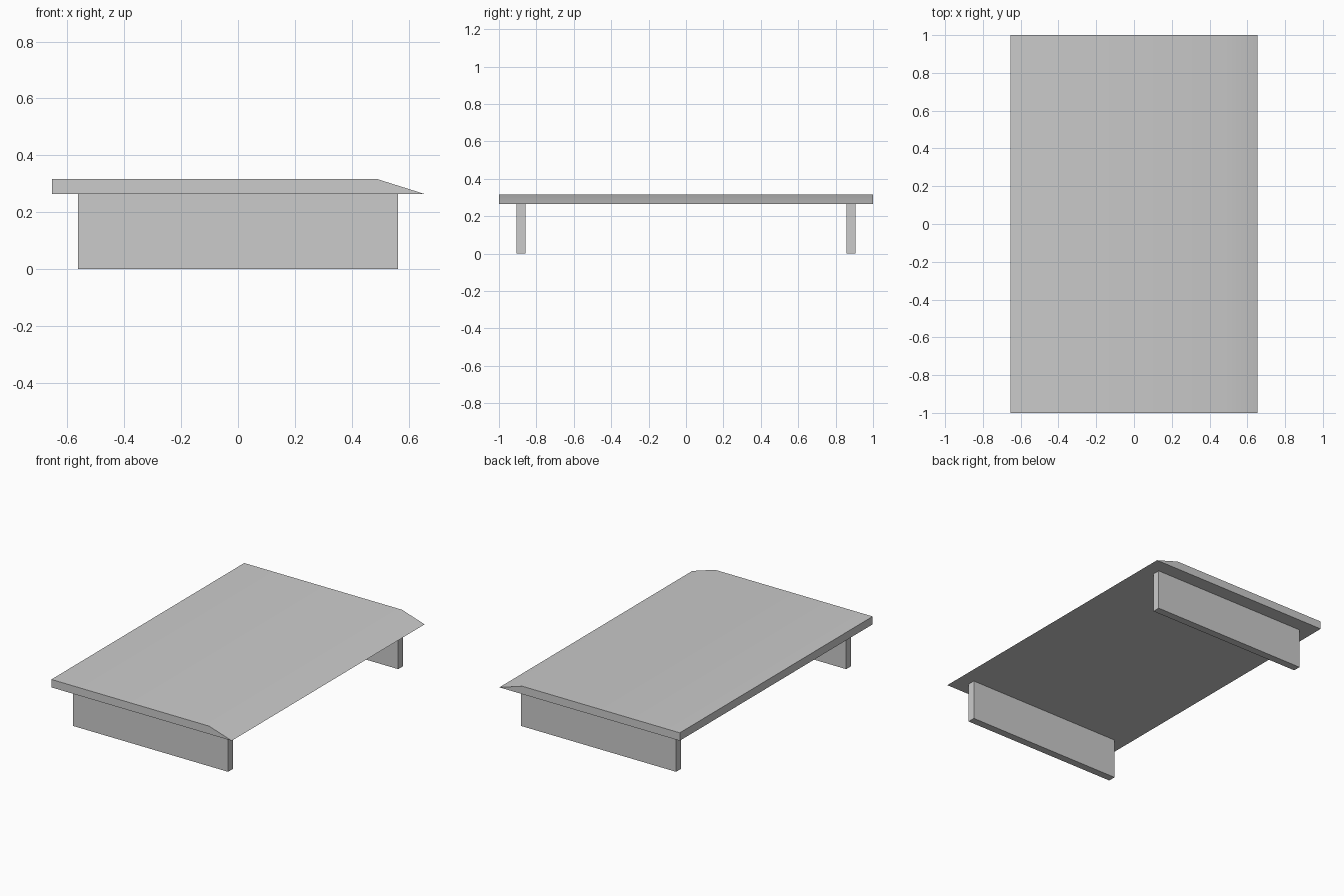
import bpy
import bmesh
import math

cube = bpy.data.objects.get("Cube")
if cube:
    bpy.data.objects.remove(cube, do_unlink=True)

grey = bpy.data.materials.new("plain grey")
grey.use_nodes = True
colour = (0.6, 0.6, 0.6, 1)
grey.diffuse_color = colour
grey.node_tree.nodes["Principled BSDF"].inputs["Base Color"].default_value = colour


def extrude_profile(name, profile, y0, y1):
    """Extrude an x-z outline from y0 to y1."""
    bm = bmesh.new()
    face = bm.faces.new([bm.verts.new((x, y0, z)) for x, z in profile])
    grown = bmesh.ops.extrude_face_region(bm, geom=[face])["geom"]
    verts = [v for v in grown if isinstance(v, bmesh.types.BMVert)]
    bmesh.ops.translate(bm, verts=verts, vec=(0, y1 - y0, 0))
    bmesh.ops.recalc_face_normals(bm, faces=bm.faces)
    mesh = bpy.data.meshes.new(name)
    bm.to_mesh(mesh)
    bm.free()
    mesh.materials.append(grey)
    obj = bpy.data.objects.new(name, mesh)
    bpy.context.collection.objects.link(obj)
    return obj


HALF_WIDTH, LEG_HALF = 0.655, 0.563
UNDERSIDE, TOP = 0.264, 0.316

# Table top with one long edge sloping down to a thin lip
table_top = extrude_profile("table_top", [
    (-HALF_WIDTH, UNDERSIDE), (HALF_WIDTH, UNDERSIDE),
    (0.49, TOP), (-HALF_WIDTH, TOP)], -1, 1)
bpy.ops.object.select_all(action='DESELECT')
table_top.select_set(True)
bpy.context.view_layer.objects.active = table_top
bpy.ops.object.shade_smooth_by_angle(angle=math.radians(30))

# Panel legs across both ends
panel = [(-LEG_HALF, 0), (LEG_HALF, 0), (LEG_HALF, UNDERSIDE), (-LEG_HALF, UNDERSIDE)]
for name, y in (("front_leg", -0.882), ("back_leg", 0.882)):
    extrude_profile(name, panel, y - 0.025, y + 0.025)
